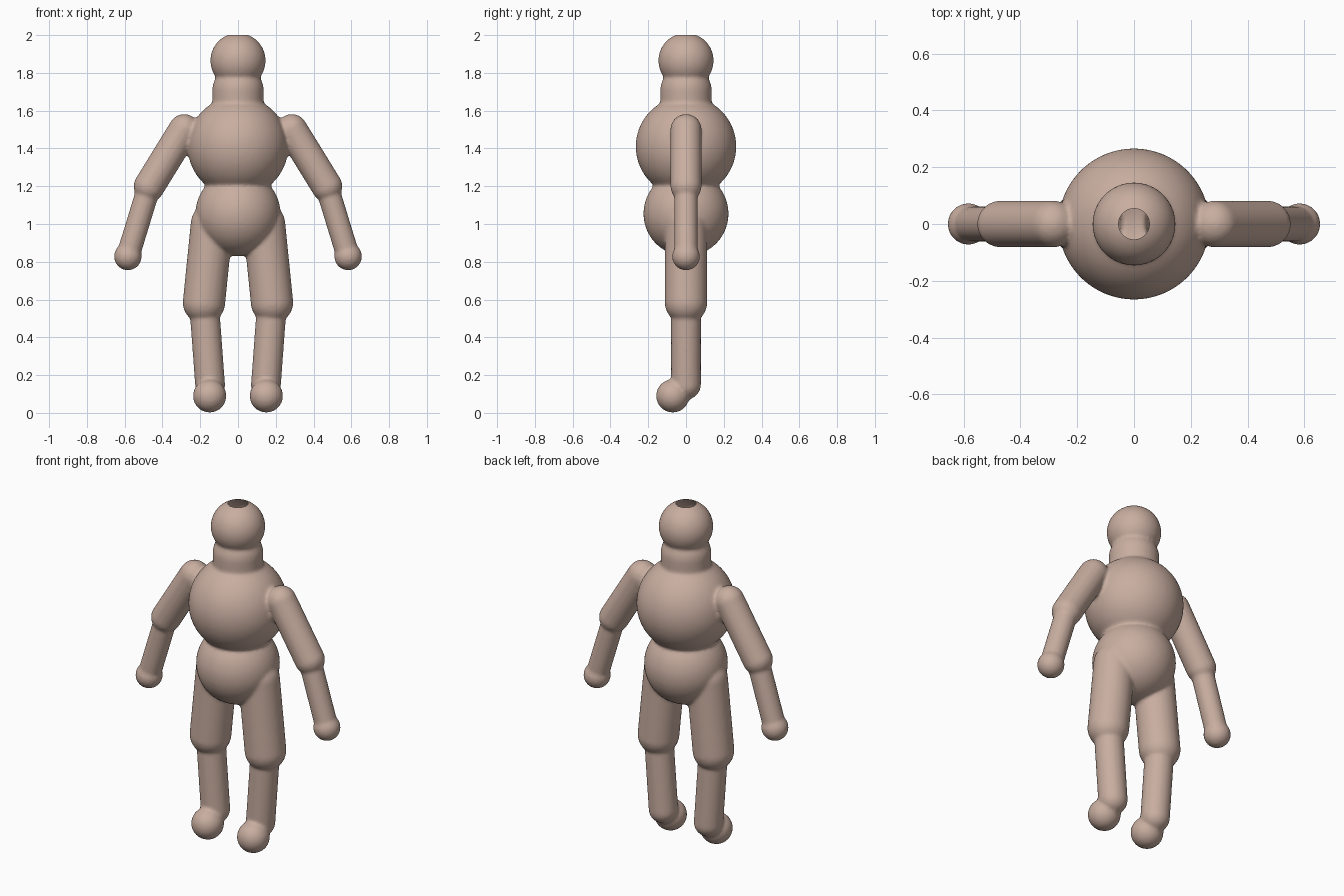
import bpy, bmesh
from mathutils import Vector, Matrix

if "Cube" in bpy.data.objects:
    bpy.data.objects.remove(bpy.data.objects["Cube"])

bm = bmesh.new()


def capsule(a, b, r):
    """Round-ended tube from a to b (a ball when a equals b)."""
    a, b = Vector(a), Vector(b)
    d = b - a
    verts = bmesh.ops.create_uvsphere(bm, u_segments=64, v_segments=41, radius=r)["verts"]
    for v in verts:
        if v.co.z > 0:
            v.co.z += d.length
    rot = d.to_track_quat('Z', 'Y').to_matrix().to_4x4() if d.length > 0 else Matrix()
    bmesh.ops.transform(bm, matrix=Matrix.Translation(a) @ rot, verts=verts)


# Head, neck, chest, pelvis
capsule((0, 0, 1.865), (0, 0, 1.865), 0.146)
capsule((0, 0, 1.60), (0, 0, 1.705), 0.136)
capsule((0, 0, 1.41), (0, 0, 1.41), 0.266)
capsule((0, 0, 1.055), (0, 0, 1.055), 0.225)

for s in (-1, 1):
    # Upper arm, forearm, hand
    capsule((s * 0.285, 0, 1.50), (s * 0.47, 0, 1.20), 0.082)
    capsule((s * 0.47, 0, 1.20), (s * 0.583, 0, 0.83), 0.062)
    capsule((s * 0.583, 0, 0.828), (s * 0.583, 0, 0.828), 0.073)
    # Thigh, shin, foot
    capsule((s * 0.138, 0, 1.0), (s * 0.18, 0, 0.585), 0.112)
    capsule((s * 0.18, 0, 0.585), (s * 0.148, 0, 0.15), 0.079)
    capsule((s * 0.15, -0.07, 0.09), (s * 0.15, -0.07, 0.09), 0.088)

mesh = bpy.data.meshes.new("mannequin_body")
bm.to_mesh(mesh)
bm.free()
body = bpy.data.objects.new("mannequin_body", mesh)
bpy.context.collection.objects.link(body)
bpy.context.view_layer.objects.active = body
body.select_set(True)

# Fuse the parts into one skin with softened seams
remesh = body.modifiers.new("fuse", 'REMESH')
remesh.mode = 'VOXEL'
remesh.voxel_size = 0.01
soften = body.modifiers.new("soften", 'SMOOTH')
soften.factor = 0.5
soften.iterations = 4
for name in ("fuse", "soften"):
    bpy.ops.object.modifier_apply(modifier=name)

# Open crown of the head
bm = bmesh.new()
bm.from_mesh(body.data)
bmesh.ops.bisect_plane(bm, geom=bm.verts[:] + bm.edges[:] + bm.faces[:],
                       plane_co=(0, 0, 2.0), plane_no=(0, 0, 1), clear_outer=True)
bm.to_mesh(body.data)
bm.free()
body.data.shade_smooth()

# Skin colour
skin = bpy.data.materials.new("skin")
skin.diffuse_color = (0.58, 0.42, 0.35, 1)
skin.use_nodes = True
skin.node_tree.nodes["Principled BSDF"].inputs["Base Color"].default_value = skin.diffuse_color
body.data.materials.append(skin)
